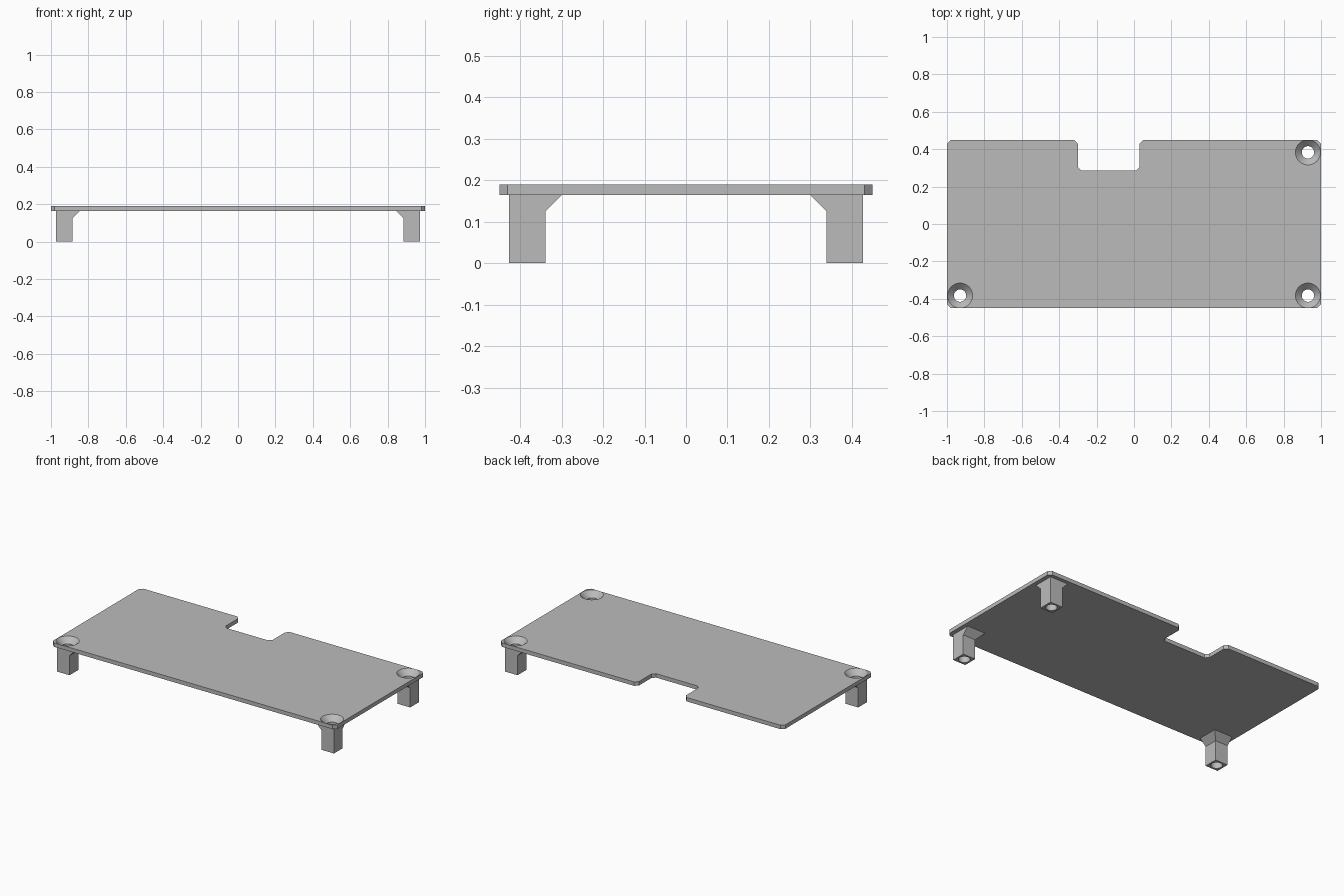
import bpy, bmesh, math
from mathutils import Vector

if "Cube" in bpy.data.objects:
    bpy.data.objects.remove(bpy.data.objects["Cube"])

TOP, UNDER = 0.19, 0.165      # plate surfaces
LEG, FLARE = 0.044, 0.04      # leg half width, gusset size
LEG_X, LEG_Y = 0.93, 0.383

grey = bpy.data.materials.new("light grey plastic")
grey.use_nodes = True
grey.diffuse_color = (0.5, 0.5, 0.5, 1)
grey.node_tree.nodes["Principled BSDF"].inputs["Base Color"].default_value = (0.5, 0.5, 0.5, 1)


def loft(name, rings):
    """Closed solid through a stack of matching rings."""
    bm = bmesh.new()
    loops = [[bm.verts.new(p) for p in ring] for ring in rings]
    n = len(loops[0])
    for low, high in zip(loops, loops[1:]):
        for i in range(n):
            j = (i + 1) % n
            bm.faces.new((low[i], low[j], high[j], high[i]))
    bm.faces.new(loops[0][::-1])
    bm.faces.new(loops[-1])
    bmesh.ops.recalc_face_normals(bm, faces=bm.faces)
    mesh = bpy.data.meshes.new(name)
    bm.to_mesh(mesh)
    bm.free()
    mesh.materials.append(grey)
    obj = bpy.data.objects.new(name, mesh)
    bpy.context.collection.objects.link(obj)
    return obj


def chamfered(corners, size):
    """Outline with every corner cut off."""
    pts = [Vector(c) for c in corners]
    out = []
    for i, p in enumerate(pts):
        for q in (pts[i - 1], pts[(i + 1) % len(pts)]):
            out.append(p + (q - p).normalized() * size)
    return out


def leg(name, sx, sy):
    """Square post whose two inner sides flare out under the plate."""
    def ring(z, grow):
        xs, ys = (LEG, -LEG - grow), (LEG, -LEG - grow)
        corners = ((0, 0), (1, 0), (1, 1), (0, 1))
        return [(sx * (LEG_X + xs[a]), sy * (LEG_Y + ys[b]), z) for a, b in corners]
    return loft(name, [ring(0, 0), ring(UNDER - FLARE, 0), ring(UNDER, FLARE)])


def screw_cutter(sx, sy):
    """Straight bore with a conical countersink."""
    profile = ((0.033, -0.05), (0.033, TOP - 0.034), (0.077, TOP + 0.01))
    turns = [math.tau * i / 48 for i in range(48)]
    cutter = loft("screw_cutter", [
        [(sx * LEG_X + r * math.cos(a), sy * LEG_Y + r * math.sin(a), z) for a in turns]
        for r, z in profile])
    cutter.hide_render = True
    return cutter


# Plate with a notch in the back edge
outline = chamfered([(-1, -0.45), (1, -0.45), (1, 0.45), (0.03, 0.45),
                     (0.03, 0.285), (-0.3, 0.285), (-0.3, 0.45), (-1, 0.45)], 0.02)
plate = loft("plate", [[(p.x, p.y, z) for p in outline] for z in (UNDER, TOP)])

# Three legs, each drilled through together with the plate
parts, cutters = [plate], []
for name, sx, sy in (("front_right_leg", -1, -1), ("front_left_leg", 1, -1),
                     ("back_left_leg", 1, 1)):
    post = leg(name, sx, sy)
    cutter = screw_cutter(sx, sy)
    parts.append(post)
    cutters.append(cutter)
    for target in (plate, post):
        mod = target.modifiers.new("screw hole", 'BOOLEAN')
        mod.operation = 'DIFFERENCE'
        mod.solver = 'EXACT'
        mod.object = cutter

# Apply the cuts and smooth only the round bores
bpy.ops.object.select_all(action='DESELECT')
for obj in parts:
    obj.select_set(True)
bpy.context.view_layer.objects.active = plate
bpy.ops.object.convert(target='MESH')
for cutter in cutters:
    bpy.data.objects.remove(cutter)
bpy.ops.object.shade_smooth_by_angle(angle=math.radians(25))
